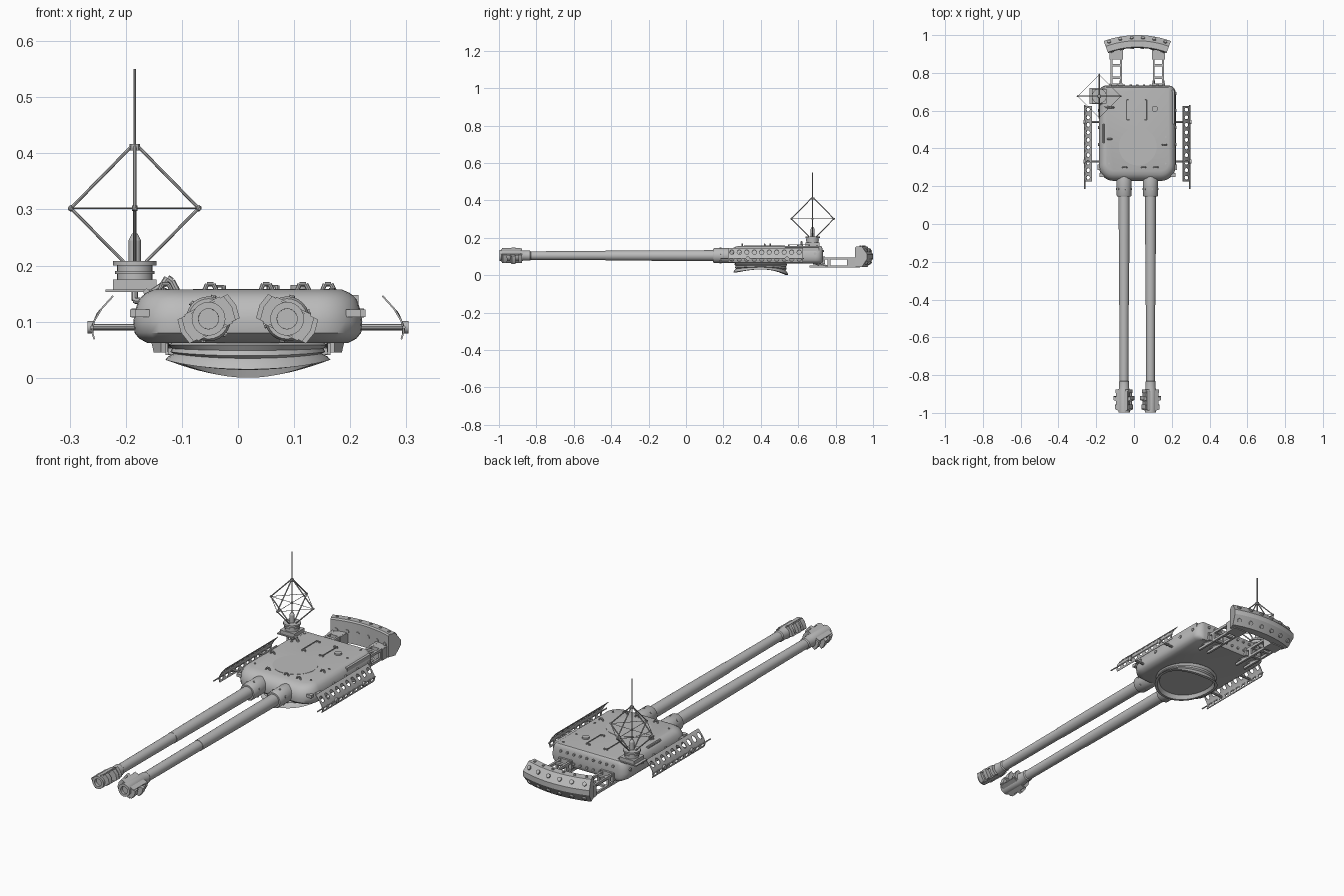
import bpy, bmesh, math
from math import sin, cos, pi, radians
from mathutils import Vector, Matrix

cube = bpy.data.objects.get("Cube")
if cube:
    bpy.data.objects.remove(cube, do_unlink=True)

steel = bpy.data.materials.new("plain_grey")
steel.use_nodes = True
GREY = (0.5, 0.5, 0.5, 1)
steel.diffuse_color = GREY
steel.node_tree.nodes["Principled BSDF"].inputs["Base Color"].default_value = GREY

MID = 0.0175            # lengthwise centre plane of the turret
GUN_Z = 0.105
GUN_GAP = 0.07
SIDES = (-1, 1)


def finish(bm, name, angle=35):
    bmesh.ops.recalc_face_normals(bm, faces=bm.faces[:])
    mesh = bpy.data.meshes.new(name)
    bm.to_mesh(mesh)
    bm.free()
    mesh.materials.append(steel)
    mesh.shade_smooth()
    mesh.set_sharp_from_angle(angle=radians(angle))
    obj = bpy.data.objects.new(name, mesh)
    bpy.context.collection.objects.link(obj)
    return obj


def loft(bm, rings, caps=True):
    """Skin a row of closed rings that have equal point counts."""
    loops = [[bm.verts.new(p) for p in ring] for ring in rings]
    for a, b in zip(loops, loops[1:]):
        for i in range(len(a)):
            j = (i + 1) % len(a)
            bm.faces.new((a[i], a[j], b[j], b[i]))
    if caps:
        bm.faces.new(loops[0])
        bm.faces.new(loops[-1])


def block(bm, centre, size, rot=Matrix()):
    scale = Matrix.Diagonal((*size, 1))
    bmesh.ops.create_cube(bm, size=1, matrix=Matrix.Translation(centre) @ rot @ scale)


def rod(bm, a, b, r, seg=8, r2=None):
    a, b = Vector(a), Vector(b)
    d = b - a
    turn = d.to_track_quat('Z', 'Y').to_matrix().to_4x4()
    bmesh.ops.create_cone(bm, cap_ends=True, segments=seg, radius1=r,
                          radius2=r if r2 is None else r2, depth=d.length,
                          matrix=Matrix.Translation((a + b) / 2) @ turn)


def path(bm, points, r, seg=8):
    for a, b in zip(points, points[1:]):
        rod(bm, a, b, r, seg)


def lathe_y(bm, x, z, profile, seg=24):
    loft(bm, [[(x + r * cos(2 * pi * i / seg), y, z + r * sin(2 * pi * i / seg))
               for i in range(seg)] for r, y in profile])


# Turret shell: stacked rounded rectangles with a raked nose
def shell_ring(z, inset):
    pts = []
    for sx, sy, start, rad in ((1, 1, 0, .04), (-1, 1, 90, .04), (-1, -1, 180, .08), (1, -1, 270, .08)):
        cy = .733 - rad if sy > 0 else .228 + rad
        for k in range(8):
            t = radians(start + 90 * k / 7)
            r = rad - inset * (0.3 if sy > 0 else 1)
            x = sx * (.204 - rad) + (rad - inset) * cos(t)
            y = cy + r * sin(t) + (inset * .5 if sy < 0 else 0)
            pts.append((MID + x, y, z))
    return pts


bm = bmesh.new()
loft(bm, [shell_ring(z, i) for z, i in (
    (.062, .025), (.07, .01), (.08, .002), (.1, 0), (.12, .003),
    (.14, .01), (.151, .022), (.157, .036))])
finish(bm, "turret_shell", 40)

# Turret ring with a saddle-shaped lower lip
bm = bmesh.new()
N = 48


def ring_loop(r, z, bend):
    return [(MID + r * cos(2 * pi * i / N), .4 + r * sin(2 * pi * i / N),
             z - bend * (.024 + .007 * sin(2 * pi * i / N)) * sin(2 * pi * i / N) ** 2) for i in range(N)]


loft(bm, [ring_loop(r, z, b) for r, z, b in (
    (.13, .066, 0), (.142, .058, 0), (.135, .052, .2), (.138, .046, .4), (.132, .043, .5),
    (.142, .038, .8), (.147, .032, 1), (.134, .031, 1), (.125, .045, .6))])
finish(bm, "turret_ring")

# Roof fittings: plate, hatch, hand rails, lifting eyes and bolts
bm = bmesh.new()
rod(bm, (.02, .41, .155), (.02, .41, .1582), .1, 40)
finish(bm, "roof_plate")

bm = bmesh.new()
rod(bm, (.11, .61, .155), (.11, .61, .165), .016, 16)
for x, turn in ((-.04, 1), (.07, -1)):
    ends = [(x + turn * .015, .66), (x, .66), (x, .55), (x + turn * .015, .55)]
    path(bm, [(a, b, .163) for a, b in ends], .0025)
    for a, b in ends:
        rod(bm, (a, b, .155), (a, b, .164), .004)
for x, y in ((-.05, .3), (.05, .3), (.115, .3), (-.13, .45), (.16, .42)):
    path(bm, [(x - .01, y, .155), (x - .005, y, .167), (x + .006, y, .167), (x + .012, y, .155)], .004)
for s in SIDES:
    for y in (.32, .46, .6, .7):
        rod(bm, (MID + s * .15, y, .155), (MID + s * .15, y, .16), .005)
finish(bm, "roof_fittings")

# Shell bolts and side stowage
bm = bmesh.new()
for s in SIDES:
    for k in range(4):
        y = .42 + k * .09
        rod(bm, (MID + s * .19, y, .115), (MID + s * .207, y, .115), .008)
    block(bm, (MID + s * .2, .3, .115), (.02, .03, .014))
    block(bm, (MID + s * .188, .26, .115), (.026, .02, .014))
for k in range(9):
    x = MID - .14 + k * .035
    rod(bm, (x, .72, .13), (x, .739, .13), .006)
    rod(bm, (x, .72, .085), (x, .739, .085), .006)
block(bm, (.205, .62, .13), (.02, .18, .035))
rod(bm, (-.163, .43, .153), (-.163, .53, .153), .006)
finish(bm, "shell_fittings")

# Twin guns
for side, label in ((-1, "right"), (1, "left")):
    x = MID + side * GUN_GAP
    bm = bmesh.new()
    lathe_y(bm, x, GUN_Z, ((.02, .285), (.034, .272), (.04, .25), (.04, .152), (.036, .145), (.025, .145)))
    for k in range(6):
        t = k * pi / 3 + .3
        p = Vector((cos(t), 0, sin(t)))
        c = Vector((x, .185, GUN_Z))
        rod(bm, c + p * .037, c + p * .043, .005)
    finish(bm, label + "_gun_sleeve")

    bm = bmesh.new()
    lathe_y(bm, x, GUN_Z, ((.029, .2), (.028, -.1), (.026, -.43), (.0245, -.43), (.023, -.83), (.027, -.835),
                           (.027, -.87), (.03, -.88), (.03, -.998), (.018, -.998), (.017, -.9)))
    finish(bm, label + "_gun_barrel")

    # Two-chamber muzzle brake, canted outwards
    bm = bmesh.new()
    cant = Matrix.Rotation(radians(side * 27), 4, 'Y')
    centre = Vector((x, 0, GUN_Z))

    def baffle(y0, y1, w, sweep):
        half = [(0, .027), (w * .5, .023), (w, .024), (w + .005, 0), (w, -.024), (w * .5, -.023)]
        outline = half + [(-a, -b) for a, b in half]
        loft(bm, [[centre + cant @ Vector((a, y + sweep * abs(a) / w, b)) for a, b in outline]
                  for y in (y0, y1)])

    baffle(-.998, -.975, .042, .018)
    baffle(-.95, -.93, .05, .018)
    baffle(-.895, -.877, .038, .0)
    for up in SIDES:
        block(bm, centre + Vector((0, -.935, 0)) + cant @ Vector((0, 0, up * .023)), (.07, .1, .007), cant)
    finish(bm, label + "_muzzle_brake")

# Perforated side screens on stand-off rods
SCREEN = [(.275, .068), (.281, .088), (.269, .116), (.241, .147)]


def screen_point(s, u, v):
    """u runs along the screen, v (0 to 2) runs up its curved section."""
    f = min(v * 1.5, 2.999)
    i = int(f)
    a, b = Vector(SCREEN[i]), Vector(SCREEN[i + 1])
    p = a.lerp(b, f - i)
    return MID + s * p.x, .225 + u * .04, p.y


for s, label in ((-1, "right"), (1, "left")):
    bm = bmesh.new()
    for col in range(10):
        for row in range(2):
            edge, hole = [], []
            for k in range(8):
                c, d = cos(k * pi / 4), sin(k * pi / 4)
                m = max(abs(c), abs(d)) * 2
                edge.append(bm.verts.new(screen_point(s, col + .5 + c / m, row + .5 + d / m)))
                hole.append(bm.verts.new(screen_point(s, col + .5 + c * .29, row + .5 + d * .27)))
            for k in range(8):
                j = (k + 1) % 8
                bm.faces.new((edge[k], edge[j], hole[j], hole[k]))
    bmesh.ops.remove_doubles(bm, verts=bm.verts[:], dist=.0005)
    bmesh.ops.recalc_face_normals(bm, faces=bm.faces[:])
    bmesh.ops.solidify(bm, geom=bm.faces[:], thickness=.003)
    finish(bm, label + "_side_screen", 25)

    bm = bmesh.new()
    for y in (.33, .54):
        rod(bm, (MID + s * .19, y, .09), (MID + s * .282, y, .09), .0055, 10)
        rod(bm, (MID + s * .275, y, .09), (MID + s * .286, y, .09), .011, 12)
    rod(bm, (MID + s * .278, .185, .09), (MID + s * .278, .63, .09), .003)
    finish(bm, label + "_screen_rods")

# Curved counterweight behind the turret
bm = bmesh.new()
SECTION = [(.452, .045), (.452, .148), (.457, .155), (.49, .153), (.52, .112), (.52, .088), (.49, .045)]


def arc(r, z, t):
    return Vector((MID + r * sin(t), .48 + r * cos(t), z))


angles = [radians(-20 + 40 * k / 16) for k in range(17)]
loft(bm, [[arc(r, z, t) for r, z in SECTION] for t in angles])
finish(bm, "counterweight", 25)

bm = bmesh.new()
for k in range(6):
    t = radians(-17 + 34 * k / 5)
    for r, z, dr, dz in ((.505, .133, .005, .004), (.505, .066, .005, -.004), (.452, .1, -.004, 0)):
        rod(bm, arc(r - dr, z - dz, t), arc(r + dr, z + dz, t), .01, 10)
    rod(bm, arc(.474, .15, t), arc(.474, .158, t), .006)
finish(bm, "counterweight_bolts")

# Open frame arms carrying the counterweight
bm = bmesh.new()
for s in SIDES:
    cx = MID + s * .112
    for e in SIDES:
        x = cx + e * .025
        block(bm, (x, .80, .09), (.01, .25, .012))
        block(bm, (x, .79, .047), (.01, .26, .012))
        for y in (.765, .87):
            block(bm, (x, y, .068), (.01, .016, .044))
        rod(bm, (x, .68, .065), (x, .76, .047), .006)
    for y in (.775, .84):
        block(bm, (cx, y, .09), (.055, .014, .01))
        block(bm, (cx, y, .047), (.055, .014, .01))
    block(bm, (cx, .9, .068), (.07, .06, .055))
    block(bm, (cx, .735, .08), (.07, .015, .04))
finish(bm, "counterweight_arms")

# Aerial mount
AX, AY = -.184, .677


def at(x, y, z):
    return Vector((AX + x, AY + y, z))


bm = bmesh.new()
block(bm, at(-.002, 0, .155), (.1, .085, .005))
block(bm, at(0, 0, .166), (.078, .076, .018))
rod(bm, at(0, 0, .174), at(0, 0, .202), .032, 20)
rod(bm, at(0, 0, .185), at(0, 0, .19), .035, 20)
rod(bm, at(0, 0, .2), at(0, 0, .208), .039, 20)
path(bm, [at(0, -.03, .153), at(0, -.035, .138), at(.012, -.045, .136), at(.028, -.055, .15),
          at(.05, -.06, .165), at(.058, -.06, .178), at(.066, -.06, .172), at(.075, -.06, .155)], .006)
finish(bm, "aerial_mount")

# Diamond cage aerial with a central whip
bm = bmesh.new()
rod(bm, at(0, 0, .2), at(0, 0, .55), .0025)
rod(bm, at(0, 0, .205), at(0, 0, .245), .011, 12)
rod(bm, at(0, 0, .245), at(0, 0, .257), .011, 12, .005)
rod(bm, at(0, 0, .405), at(0, 0, .417), .009, 8)
rod(bm, at(0, 0, .297), at(0, 0, .307), .005, 8)
for k in range(4):
    c, d = round(cos(k * pi / 2)), round(sin(k * pi / 2))
    tip = at(c * .114, d * .114, .302)
    following = at(-d * .114, c * .114, .302)
    rod(bm, at(c * .02, d * .02, .207), tip, .0028)
    rod(bm, tip, at(c * .006, d * .006, .412), .0028)
    rod(bm, tip, following, .0013, 6)
    rod(bm, tip, at(0, 0, .302), .0013, 6)
    bmesh.ops.create_icosphere(bm, subdivisions=1, radius=.006, matrix=Matrix.Translation(tip))
finish(bm, "cage_aerial")
